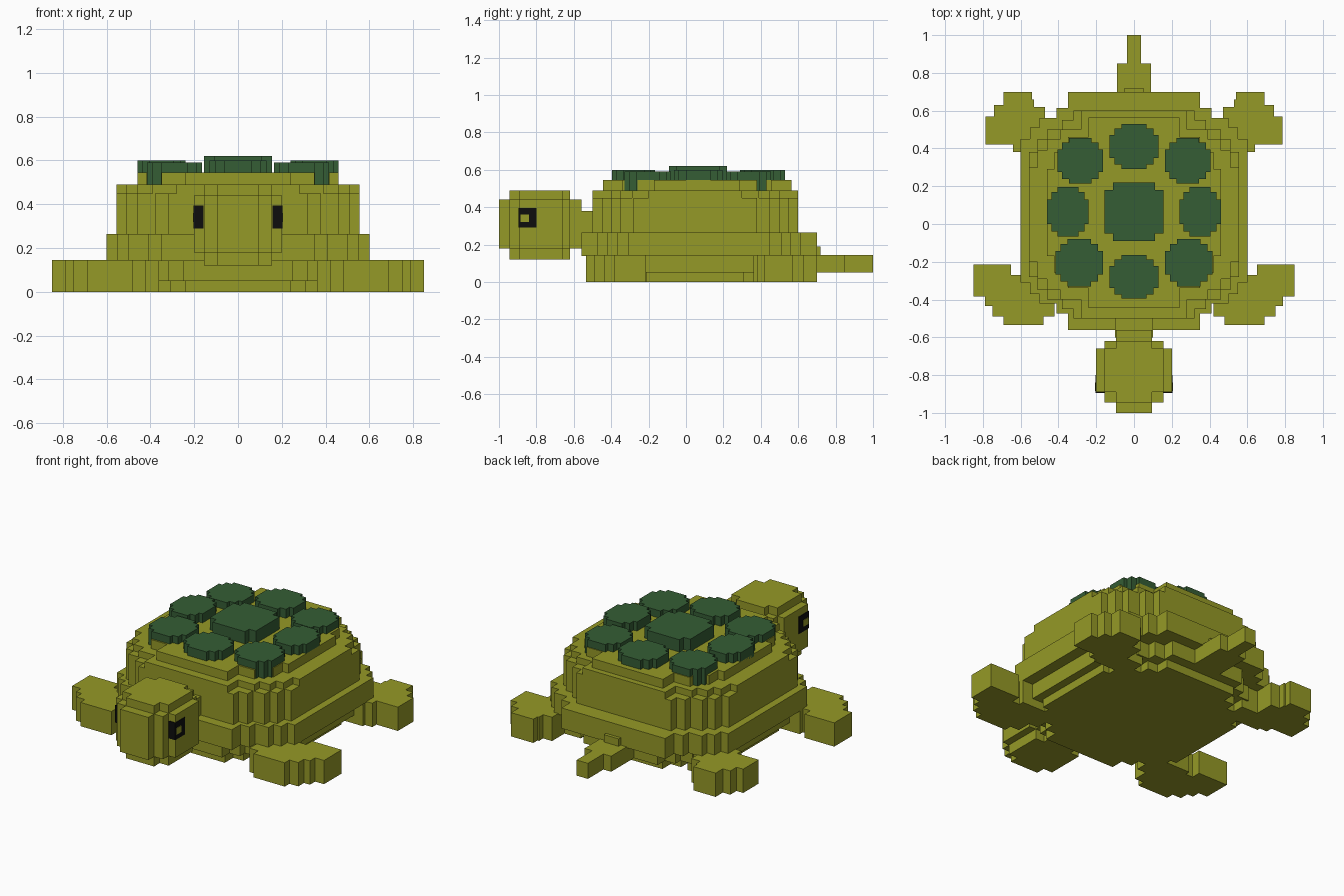
import bpy, bmesh

if "Cube" in bpy.data.objects:
    bpy.data.objects.remove(bpy.data.objects["Cube"])


def material(name, rgb):
    m = bpy.data.materials.new(name)
    m.diffuse_color = (*rgb, 1)
    m.use_nodes = True
    m.node_tree.nodes["Principled BSDF"].inputs["Base Color"].default_value = m.diffuse_color
    return m


OLIVE = material("olive skin", (0.30, 0.32, 0.02))
GREEN = material("dark green", (0.035, 0.11, 0.035))
BLACK = material("black", (0.004, 0.004, 0.004))


def prism(name, outline, z0, z1, mat):
    """Extrude a flat outline from z0 to z1."""
    bm = bmesh.new()
    face = bm.faces.new([bm.verts.new((x, y, z0)) for x, y in outline])
    top = bmesh.ops.extrude_face_region(bm, geom=[face])["geom"]
    bmesh.ops.translate(bm, vec=(0, 0, z1 - z0),
                        verts=[v for v in top if isinstance(v, bmesh.types.BMVert)])
    bmesh.ops.recalc_face_normals(bm, faces=bm.faces)
    me = bpy.data.meshes.new(name)
    bm.to_mesh(me)
    bm.free()
    me.materials.append(mat)
    ob = bpy.data.objects.new(name, me)
    bpy.context.collection.objects.link(ob)
    return ob


def stepped(name, cx, cy, steps, z0, z1, mat):
    """Staircase outline mirrored from one quadrant of (half x, half y) corners."""
    q = []
    for i, (x, y) in enumerate(steps):
        q.append((x, y))
        if i + 1 < len(steps):
            q.append((steps[i + 1][0], y))
    left = [(-x, y) for x, y in reversed(q)]
    half = q + left
    outline = half + [(x, -y) for x, y in reversed(half)]
    return prism(name, [(cx + x, cy + y) for x, y in outline], z0, z1, mat)


def box(name, x0, x1, y0, y1, z0, z1, mat):
    return prism(name, [(x0, y0), (x1, y0), (x1, y1), (x0, y1)], z0, z1, mat)


# Belly and shell, in stepped layers
stepped("belly", 0, 0.05, [(.48, .26), (.44, .32), (.38, .38), (.31, .44), (.24, .52)],
        0, .06, OLIVE)
stepped("under_shell", 0, 0.06, [(.53, .30), (.47, .38), (.40, .45), (.32, .50), (.25, .57)],
        .05, .15, OLIVE)
stepped("shell_rim", 0, 0.07, [(.60, .38), (.55, .44), (.50, .49), (.41, .545), (.35, .63)],
        .14, .265, OLIVE)
stepped("shell_wall", 0, 0.05, [(.555, .33), (.51, .40), (.46, .45), (.38, .50), (.32, .55)],
        .26, .45, OLIVE)
stepped("shell_shoulder", 0, 0.05, [(.555, .25), (.51, .34), (.46, .40), (.39, .45), (.28, .55)],
        .45, .49, OLIVE)
stepped("shell_top", 0, 0.06, [(.46, .23), (.42, .32), (.35, .40), (.24, .505)],
        .49, .545, OLIVE)


# Shell spots
def spot(name, cx, cy, hx, hy, z0, z1):
    stepped(name, cx, cy, [(hx, hy * .5), (hx * .8, hy * .8), (hx * .5, hy)], z0, z1, GREEN)


stepped("centre_spot", 0, .065, [(.155, .115), (.11, .155)], .53, .62, GREEN)
spot("front_spot", 0, -.28, .13, .115, .53, .6)
spot("back_spot", 0, .41, .13, .12, .53, .6)
for s, side in ((1, "right"), (-1, "left")):
    spot(side + "_spot", s * .35, .065, .11, .13, .53, .6)
    spot(side + "_front_spot", s * .29, -.205, .125, .125, .49, .59)
    spot(side + "_back_spot", s * .285, .335, .12, .12, .49, .59)

# Head: crossing boxes that step in at every corner, plus neck
for x, y0, y1, z0, z1 in ((.20, -.89, -.66, .18, .44), (.155, -.945, -.62, .18, .44),
                          (.155, -.89, -.66, .12, .49), (.095, -1.0, -.56, .18, .44),
                          (.095, -.945, -.62, .12, .49)):
    box("head", -x, x, y0, y1, z0, z1, OLIVE)
box("neck", -.10, .10, -.60, -.42, .22, .38, OLIVE)

# Eyes: thin plates wrapping the front corner of the head, with a small fleck
for s in (1, -1):
    box("eye_side", s * .198, s * .203, -.895, -.80, .29, .395, BLACK)
    box("eye_front", s * .157, s * .203, -.895, -.888, .29, .395, BLACK)
    box("eye_fleck", s * .202, s * .206, -.885, -.84, .32, .36, OLIVE)

# Flippers, mirrored left and right
front_foot = [(.36, -.24), (.60, -.24), (.60, -.27), (.65, -.27), (.65, -.215), (.85, -.215),
              (.85, -.385), (.79, -.385), (.79, -.435), (.75, -.435), (.75, -.49), (.69, -.49),
              (.69, -.535), (.48, -.535), (.48, -.49), (.42, -.49), (.42, -.40), (.36, -.40)]
back_foot = [(.36, .36), (.59, .36), (.59, .38), (.64, .38), (.64, .42), (.785, .42),
             (.785, .57), (.74, .57), (.74, .63), (.69, .63), (.69, .70), (.54, .70),
             (.54, .66), (.53, .66), (.53, .62), (.47, .62), (.47, .50), (.36, .50)]
for s in (1, -1):
    prism("front_foot", [(s * x, y) for x, y in front_foot], 0, .145, OLIVE)
    prism("back_foot", [(s * x, y) for x, y in back_foot], 0, .145, OLIVE)

# Tail
box("tail_base", -.09, .09, .58, .85, .05, .145, OLIVE)
box("tail_root", -.05, .05, .68, .72, .14, .19, OLIVE)
box("tail_tip", -.038, .038, .84, 1.0, .05, .145, OLIVE)
